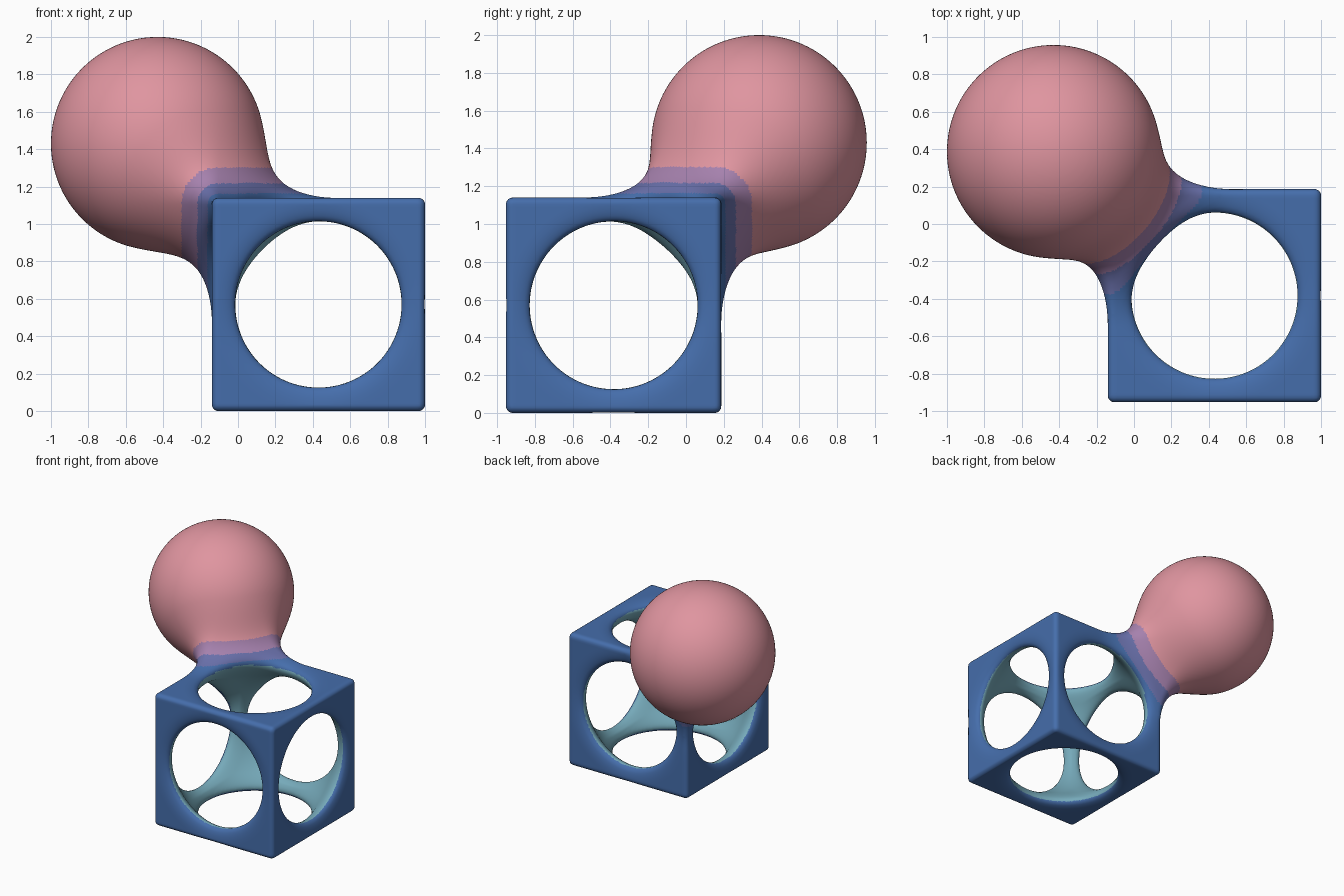
import bpy
from math import sqrt
from mathutils import Vector

if "Cube" in bpy.data.objects:
    bpy.data.objects.remove(bpy.data.objects["Cube"])

# ---- Dimensions -------------------------------------------------------
BOX = (0.43, -0.383, 0.57)      # hollow cube centre
HALF, ROUND = 0.57, 0.035       # half side, edge rounding
BALL = (-0.43, 0.387, 1.43)     # ball centre
BALL_R = 0.57
CAVITY_R = 0.655                # round cavity cut from the cube
BLEND, CUT_BLEND = 0.48, 0.155  # neck fillet, cavity rim softness
STEP = 0.015                    # mesh cell size


# ---- Primitive distances ----------------------------------------------
def box_distance(x, y, z):
    a = HALF - ROUND
    qx, qy, qz = abs(x - BOX[0]) - a, abs(y - BOX[1]) - a, abs(z - BOX[2]) - a
    m = max(qx, qy, qz)
    if m <= 0:
        return m - ROUND
    qx, qy, qz = max(qx, 0), max(qy, 0), max(qz, 0)
    return sqrt(qx * qx + qy * qy + qz * qz) - ROUND


def sphere_distance(x, y, z, c, r):
    x, y, z = x - c[0], y - c[1], z - c[2]
    return sqrt(x * x + y * y + z * z) - r


def smooth_min(a, b, k):
    h = max(k - abs(a - b), 0.0)
    return min(a, b) - h * h / (4 * k)


def solid(x, y, z):
    """Cube and ball joined by a soft neck."""
    return smooth_min(box_distance(x, y, z),
                      sphere_distance(x, y, z, BALL, BALL_R), BLEND)


def shape(x, y, z):
    """The joined solid with the cavity softly cut out."""
    return -smooth_min(-solid(x, y, z),
                       sphere_distance(x, y, z, BOX, CAVITY_R), CUT_BLEND)


# ---- Sample the shape on a grid, skipping empty space -----------------
ORG = (-1.043, -0.996, -0.043)
N = [int(s / STEP) for s in (2.09, 2.0, 2.09)]
NX, NY, NZ = N
val = []
for i in range(NX):
    x = ORG[0] + i * STEP
    for j in range(NY):
        y = ORG[1] + j * STEP
        k = 0
        while k < NZ:
            f = shape(x, y, ORG[2] + k * STEP)
            n = min(max(1, int(abs(f) / STEP) - 1), NZ - k)
            val.extend([f] * n)
            k += n

STRIDE = (NY * NZ, NZ, 1)
CORNERS = [(a, b, c) for a in (0, 1) for b in (0, 1) for c in (0, 1)]
EDGES = [(p, q) for p in CORNERS for q in CORNERS
         if p < q and sum(abs(u - v) for u, v in zip(p, q)) == 1]
EDGE_OFFS = [(sum(u * s for u, s in zip(p, STRIDE)),
              sum(u * s for u, s in zip(q, STRIDE)), p, q) for p, q in EDGES]

verts, faces, cell_vert = [], [], {}


def vertex(cell):
    """Surface point of a grid cell, pulled exactly onto the shape."""
    if cell in cell_vert:
        return cell_vert[cell]
    i, rest = divmod(cell, STRIDE[0])
    j, k = divmod(rest, NZ)
    tot, cnt = [0.0, 0.0, 0.0], 0
    for o1, o2, p, q in EDGE_OFFS:
        f1, f2 = val[cell + o1], val[cell + o2]
        if (f1 < 0) != (f2 < 0):
            t = f1 / (f1 - f2)
            for a in range(3):
                tot[a] += p[a] + (q[a] - p[a]) * t
            cnt += 1
    x, y, z = (ORG[a] + (b + tot[a] / cnt) * STEP
               for a, b in enumerate((i, j, k)))
    e = 1e-4
    for _ in range(2):
        f = shape(x, y, z)
        g = Vector((shape(x + e, y, z) - f, shape(x, y + e, z) - f,
                    shape(x, y, z + e) - f)) / e
        s = f / max(g.length_squared, 0.25)
        x, y, z = x - g.x * s, y - g.y * s, z - g.z * s
    cell_vert[cell] = len(verts)
    verts.append((x, y, z))
    return cell_vert[cell]


# ---- One quad around every grid edge that crosses the surface ---------
inside = [f < 0 for f in val]
for i in range(1, NX - 1):
    for j in range(1, NY - 1):
        base = i * STRIDE[0] + j * NZ
        for c in range(base + 1, base + NZ - 1):
            s = inside[c]
            for a in range(3):
                if inside[c + STRIDE[a]] != s:
                    u, v = STRIDE[(a + 1) % 3], STRIDE[(a + 2) % 3]
                    quad = [vertex(c - u - v), vertex(c - v),
                            vertex(c), vertex(c - u)]
                    faces.append(quad if s else quad[::-1])

mesh = bpy.data.meshes.new("hollow_cube_with_ball")
mesh.from_pydata(verts, [], faces)
obj = bpy.data.objects.new("hollow_cube_with_ball", mesh)
bpy.context.collection.objects.link(obj)

# ---- Colours ----------------------------------------------------------
for name, col in (("blue", (0.060, 0.155, 0.41)),
                  ("pink", (0.74, 0.30, 0.35)),
                  ("mauve", (0.38, 0.22, 0.42)),
                  ("dark_violet", (0.14, 0.16, 0.40)),
                  ("teal", (0.18, 0.40, 0.49))):
    m = bpy.data.materials.new(name)
    m.diffuse_color = (*col, 1)
    m.use_nodes = True
    m.node_tree.nodes["Principled BSDF"].inputs["Base Color"].default_value = m.diffuse_color
    mesh.materials.append(m)

# Cavity wall is teal; neck bands follow the distance from the cube
for p in mesh.polygons:
    x, y, z = p.center
    d = box_distance(x, y, z)
    if -sphere_distance(x, y, z, BOX, CAVITY_R) > solid(x, y, z):
        p.material_index = 4
    elif d > 0.163:
        p.material_index = 1
    elif d > 0.077:
        p.material_index = 2
    elif d > 0.022:
        p.material_index = 3
    p.use_smooth = True
